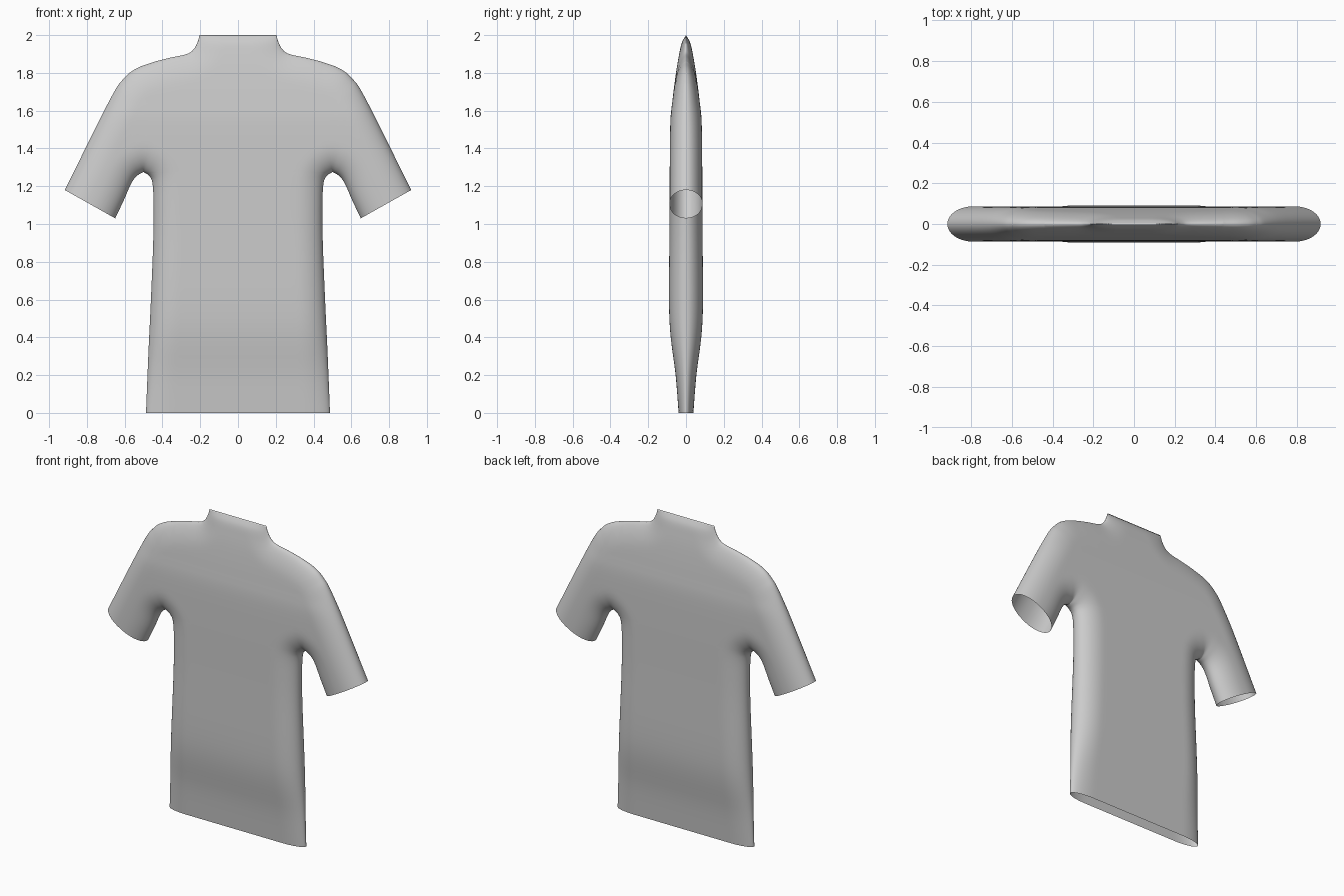
import bpy, bmesh
from math import sin, cos, pi, sqrt
from mathutils import Vector
from mathutils.geometry import intersect_point_line

if "Cube" in bpy.data.objects:
    bpy.data.objects.remove(bpy.data.objects["Cube"])


def spline(pts, n):
    """Smooth curve through 2D points, n samples per span."""
    p = [Vector(q) for q in pts]
    p = [2 * p[0] - p[1]] + p + [2 * p[-1] - p[-2]]
    out = []
    for i in range(1, len(p) - 2):
        a, b, c, d = p[i - 1:i + 3]
        for k in range(n):
            t = k / n
            out.append(0.5 * (2 * b + (c - a) * t + (2 * a - 5 * b + 4 * c - d) * t * t
                              + (3 * b - a - 3 * c + d) * t ** 3))
    return out + [p[-2]]


# Outline of one half of the shirt, as (x, z)
side = spline([(.487, 0), (.475, .3), (.461, .6), (.449, .9), (.447, 1.1),
               (.452, 1.21), (.468, 1.253), (.5, 1.275)], 6)
under = spline([(.5, 1.275), (.535, 1.255), (.565, 1.215), (.605, 1.125), (.65, 1.03)], 6)
over = spline([(.44, 1.86), (.535, 1.825), (.605, 1.77), (.68, 1.655), (.917, 1.18)], 6)
neck = spline([(.44, 1.86), (.36, 1.88), (.27, 1.9), (.235, 1.925), (.215, 1.96), (.203, 2)], 5)
seams = [side + under[1:], neck[::-1] + over[1:]]

# Half depth of the garment by height
depth = spline([(0, .039), (.2, .055), (.5, .088), (1, .087), (1.5, .084), (1.65, .072),
                (1.8, .053), (1.9, .036), (1.96, .022), (2, 0)], 8)


def half_depth(z):
    for a, b in zip(depth, depth[1:]):
        if z <= b.x:
            return a.y + (b.y - a.y) * (z - a.x) / (b.x - a.x)
    return 0


def seam_distance(p):
    best = 9
    for line in seams:
        for a, b in zip(line, line[1:]):
            q, t = intersect_point_line(p, a, b)
            q = a.lerp(b, min(1, max(0, t)))
            best = min(best, (p - q.to_2d()).length)
    return best


def inflate(p, r=.145):
    d = seam_distance(p)
    if d < 1e-4:
        return 0
    d = min(1, d / r)
    return -half_depth(p.y) * sqrt(1 - (1 - d) ** 2)


bm = bmesh.new()


def panel(rows):
    grid = [[bm.verts.new((p.x, inflate(p), p.y)) for p in row] for row in rows]
    for lo, hi in zip(grid, grid[1:]):
        for i in range(len(lo) - 1):
            bm.faces.new((lo[i], lo[i + 1], hi[i + 1], hi[i])).smooth = True


# Body panel: hem, armhole line, then shoulder and collar
NV, NX = 24, 24
blend = [(1 - cos(pi * k / NV)) / 2 for k in range(NV + 1)]
armhole = [under[0].lerp(over[0], v) for v in blend]
edge = side + armhole[1:] + neck[1:]
panel([[Vector((e.x * sin(pi / 2 * i / NX), e.y)) for i in range(NX + 1)] for e in edge])

# Sleeve panel between the underarm and shoulder lines
panel([[a.lerp(b, v) for a, b in zip(under, over)] for v in blend])

bmesh.ops.remove_doubles(bm, verts=bm.verts, dist=.0002)
mesh = bpy.data.meshes.new("shirt")
bm.to_mesh(mesh)
bm.free()
shirt = bpy.data.objects.new("shirt", mesh)
bpy.context.collection.objects.link(shirt)

# Mirror to the other sleeve and to the back
mod = shirt.modifiers.new("mirror", 'MIRROR')
mod.use_axis = (True, True, False)
mod.merge_threshold = .0003
